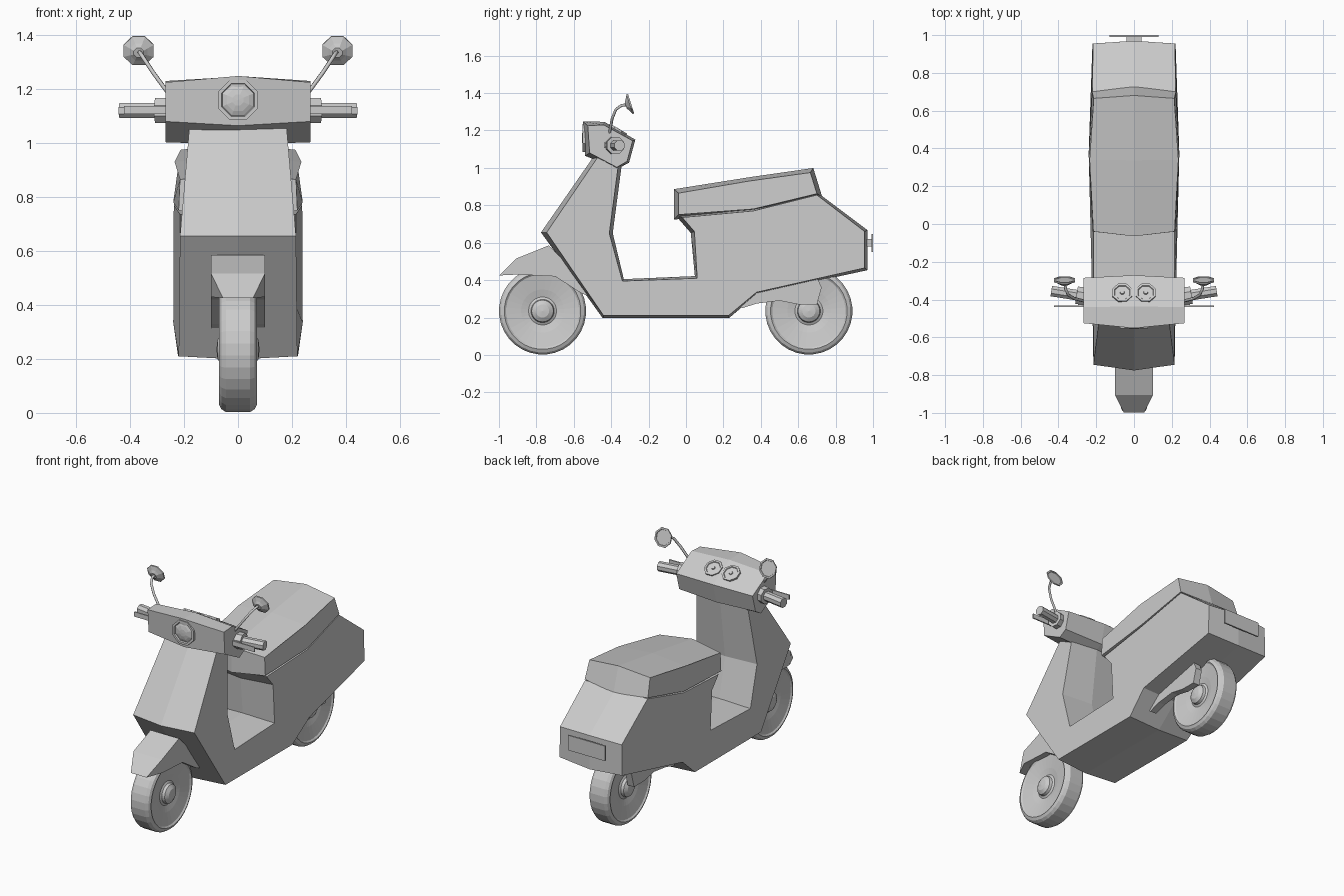
import bpy, bmesh, math
from mathutils import Vector, Matrix

cube = bpy.data.objects.get("Cube")
if cube:
    bpy.data.objects.remove(cube, do_unlink=True)

GREY = (0.6, 0.6, 0.6, 1)
mat = bpy.data.materials.new("plain_grey")
mat.use_nodes = True
mat.diffuse_color = GREY
mat.node_tree.nodes["Principled BSDF"].inputs["Base Color"].default_value = GREY


def finish(name, bm):
    bmesh.ops.remove_doubles(bm, verts=bm.verts, dist=1e-5)
    bmesh.ops.recalc_face_normals(bm, faces=bm.faces)
    me = bpy.data.meshes.new(name)
    bm.to_mesh(me)
    bm.free()
    me.materials.append(mat)
    ob = bpy.data.objects.new(name, me)
    bpy.context.collection.objects.link(ob)
    return ob


def crowned(name, outline):
    """Side outline of (y, z, half width, crown), with a raised crease at x = 0."""
    bm = bmesh.new()
    n = len(outline)
    pts = [Vector(p[:2]) for p in outline]
    area = sum(pts[i - 1].cross(pts[i]) for i in range(n))
    sign = 1 if area > 0 else -1
    rows = []
    for i, (y, z, w, crown) in enumerate(outline):
        a = (pts[i] - pts[i - 1]).normalized()
        b = (pts[(i + 1) % n] - pts[i]).normalized()
        na, nb = Vector((a.y, -a.x)), Vector((b.y, -b.x))
        off = (na + nb) / (1 + na.dot(nb)) * crown * sign
        rows.append([bm.verts.new(c) for c in
                     ((-w, y, z), (0, y + off.x, z + off.y), (w, y, z))])
    for i in range(n):
        for k in range(2):
            bm.faces.new((rows[i - 1][k], rows[i - 1][k + 1], rows[i][k + 1], rows[i][k]))
    for k in (0, 2):
        bm.faces.new([r[k] for r in rows])
    return finish(name, bm)


def slab(name, outline, x0, x1):
    """Side outline of (y, z) extruded between two x values."""
    bm = bmesh.new()
    face = bm.faces.new([bm.verts.new((x0, y, z)) for y, z in outline])
    ext = bmesh.ops.extrude_face_region(bm, geom=[face])["geom"]
    bmesh.ops.translate(bm, vec=(x1 - x0, 0, 0),
                        verts=[v for v in ext if isinstance(v, bmesh.types.BMVert)])
    return finish(name, bm)


def lathe(name, profile, centre, axis, segments=8):
    """Spin (radius, height) points around an axis through the centre."""
    bm = bmesh.new()
    vs = [bm.verts.new((r, 0, h)) for r, h in profile]
    edges = [bm.edges.new(p) for p in zip(vs, vs[1:])]
    bmesh.ops.rotate(bm, verts=vs, cent=(0, 0, 0),
                     matrix=Matrix.Rotation(math.pi / segments, 3, "Z"))
    bmesh.ops.spin(bm, geom=vs + edges, cent=(0, 0, 0), axis=(0, 0, 1),
                   angle=math.tau, steps=segments, use_merge=True)
    rot = Vector(axis).to_track_quat("Z", "Y").to_matrix().to_4x4()
    bm.transform(Matrix.Translation(centre) @ rot)
    return finish(name, bm)


def rod(name, start, end, radius, segments=8):
    d = Vector(end) - Vector(start)
    return lathe(name, [(0, 0), (radius, 0), (radius, d.length), (0, d.length)],
                 start, d, segments)


def box(name, centre, size):
    bm = bmesh.new()
    bmesh.ops.create_cube(bm, size=1)
    bm.transform(Matrix.Translation(centre) @ Matrix.Diagonal((*size, 1)))
    return finish(name, bm)


# Step-through body with leg shield, floor and tail
crowned("body", [
    (-0.47, 1.06, 0.18, 0.02), (-0.745, 0.655, 0.215, 0.025),
    (-0.44, 0.21, 0.22, 0.012), (0.227, 0.21, 0.222, 0.012),
    (0.377, 0.335, 0.24, 0.01), (0.955, 0.465, 0.22, 0.015),
    (0.955, 0.66, 0.217, 0.015), (0.70, 0.855, 0.22, 0.012),
    (0.36, 0.77, 0.238, 0.01), (-0.02, 0.735, 0.215, 0.02),
    (0.045, 0.66, 0.215, 0.02), (0.06, 0.41, 0.215, 0.012),
    (-0.34, 0.395, 0.215, 0.01), (-0.41, 0.65, 0.212, 0.018),
    (-0.36, 1.03, 0.18, 0.018)])

# Seat
crowned("seat", [
    (-0.04, 0.75, 0.22, 0.025), (-0.04, 0.865, 0.215, 0.025),
    (0.34, 0.93, 0.235, 0.02), (0.665, 0.975, 0.213, 0.022),
    (0.70, 0.862, 0.222, 0.022), (0.36, 0.78, 0.24, 0.005)])

# Handlebar cowl
crowned("handlebar_cowl", [
    (-0.525, 1.225, 0.268, 0.025), (-0.44, 1.23, 0.268, 0.016),
    (-0.285, 1.145, 0.268, 0.012), (-0.315, 1.035, 0.268, 0.012),
    (-0.37, 1.003, 0.268, 0.008), (-0.515, 1.08, 0.268, 0.025)])

# Headlight with bezel
lathe("headlight_bezel", [(0.08, -0.03), (0.08, 0.01), (0.066, 0.01), (0.062, 0)],
      (0, -0.543, 1.16), (0, -1, 0))
lathe("headlight_lens", [(0.064, 0), (0.045, 0.008), (0.022, 0.013), (0, 0.014)],
      (0, -0.543, 1.16), (0, -1, 0))

# Wheels
for end, y in (("front", -0.767), ("rear", 0.657)):
    half = [(0.233, 0.045), (0.222, 0.062), (0.205, 0.07), (0.195, 0.062),
            (0.115, 0.048), (0.075, 0.038), (0.062, 0.045), (0.058, 0.062),
            (0.035, 0.076), (0, 0.08)]
    profile = half[::-1] + [(r, -h) for r, h in half]
    lathe(end + "_wheel", [(r, -h) for r, h in profile], (0, y, 0.235), (1, 0, 0), 32)

# Front fender, with a tapered tip
fender = slab("front_fender", [
    (-0.997, 0.425), (-0.906, 0.516), (-0.735, 0.585), (-0.55, 0.40),
    (-0.51, 0.31), (-0.56, 0.33), (-0.70, 0.42), (-0.90, 0.43)], -0.1, 0.1)
for v in fender.data.vertices:
    if v.co.y < -0.95:
        v.co.x *= 0.55

# Number plate on its mount
box("plate_mount", (0, 0.975, 0.6), (0.08, 0.035, 0.04))
box("number_plate", (0, 0.995, 0.598), (0.26, 0.009, 0.095))

# Instrument dials on the sloping back of the cowl
slope = Vector((0, 0.5, 0.86))
for side, s in (("left", 1), ("right", -1)):
    at = Vector((s * 0.062, -0.365, 1.203))
    lathe(side + "_dial", [(0.057, -0.02), (0.057, 0.008), (0.045, 0.008),
                           (0.042, 0.003), (0.012, 0.003), (0.01, 0.009), (0, 0.009)],
          at, slope)

    # Rear swing arm
    slab(side + "_swing_arm", [
        (0.25, 0.30), (0.30, 0.25), (0.38, 0.275), (0.50, 0.29), (0.60, 0.27),
        (0.70, 0.27), (0.725, 0.36), (0.70, 0.42), (0.36, 0.36)], s * 0.08, s * 0.125)

    # Grip, collar and lever
    root, tip = Vector((s * 0.25, -0.385, 1.12)), Vector((s * 0.438, -0.355, 1.12))
    along = (tip - root).normalized()
    rod(side + "_grip_collar", root, root + along * 0.055, 0.05)
    rod(side + "_grip", root, tip, 0.03)
    box(side + "_lever", (s * 0.345, -0.435, 1.122), (0.155, 0.008, 0.03))
    box(side + "_lever_mount", (s * 0.282, -0.415, 1.122), (0.03, 0.045, 0.022))

    # Mirror stalk as a bevelled curve
    curve = bpy.data.curves.new(side + "_mirror_stalk", "CURVE")
    curve.dimensions = "3D"
    curve.bevel_depth = 0.008
    curve.bevel_resolution = 1
    curve.use_fill_caps = True
    path = [(0.255, -0.41, 1.18), (0.315, -0.395, 1.262), (0.348, -0.375, 1.312),
            (0.362, -0.345, 1.334), (0.366, -0.31, 1.338)]
    spline = curve.splines.new("POLY")
    spline.points.add(len(path) - 1)
    for p, (x, y, z) in zip(spline.points, path):
        p.co = (s * x, y, z, 1)
    curve.materials.append(mat)
    bpy.context.collection.objects.link(
        bpy.data.objects.new(side + "_mirror_stalk", curve))

    # Mirror head
    lathe(side + "_mirror", [(0, -0.018), (0.02, -0.018), (0.035, -0.008), (0.06, 0.004),
                             (0.06, 0.012), (0.05, 0.012), (0.048, 0.008), (0, 0.008)],
          (s * 0.368, -0.305, 1.34), (0, 0.95, 0.3))
